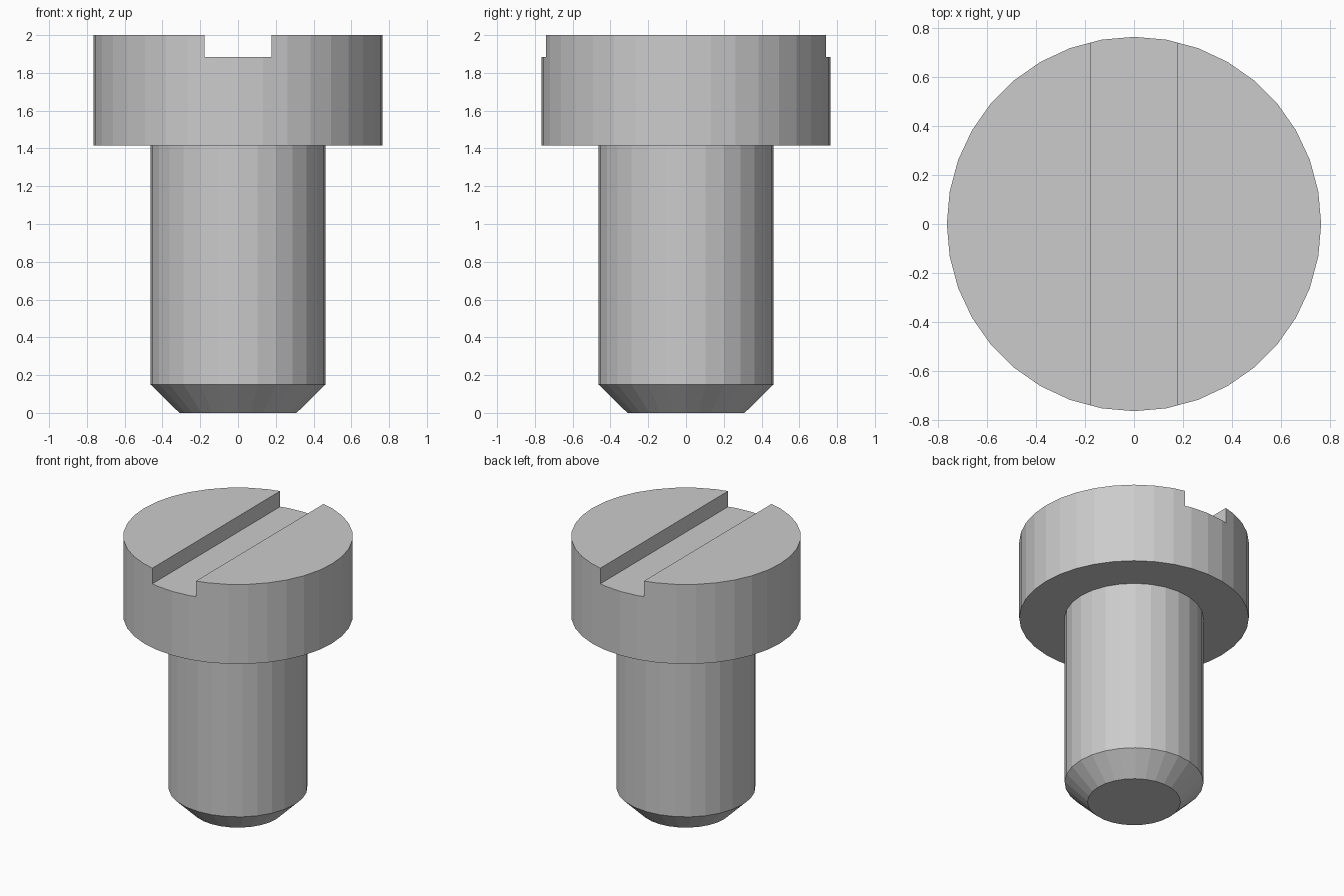
import bpy
import bmesh
from math import cos, sin, tau

cube = bpy.data.objects.get("Cube")
if cube:
    bpy.data.objects.remove(cube, do_unlink=True)

# Plain grey metal
steel = bpy.data.materials.new("steel grey")
steel.use_nodes = True
grey = (0.6, 0.6, 0.6, 1)
steel.diffuse_color = grey
steel.node_tree.nodes["Principled BSDF"].inputs["Base Color"].default_value = grey


def lathe(name, profile, sides):
    """Closed solid of revolution from (radius, height) pairs, bottom to top."""
    bm = bmesh.new()
    rings = [[bm.verts.new((r * cos(tau * i / sides), r * sin(tau * i / sides), z))
              for i in range(sides)] for r, z in profile]
    for low, high in zip(rings, rings[1:]):
        for i in range(sides):
            j = (i + 1) % sides
            bm.faces.new((low[i], low[j], high[j], high[i]))
    bm.faces.new(rings[0][::-1])
    bm.faces.new(rings[-1])
    mesh = bpy.data.meshes.new(name)
    bm.to_mesh(mesh)
    bm.free()
    mesh.materials.append(steel)
    obj = bpy.data.objects.new(name, mesh)
    bpy.context.collection.objects.link(obj)
    return obj


# Shank with a chamfered tip, seated slightly inside the head
lathe("shank", [(0.31, 0), (0.463, 0.15), (0.463, 1.45)], 28)

# Cylindrical head
head = lathe("head", [(0.765, 1.415), (0.765, 2)], 36)

# Driver slot running front to back across the head
slot_floor, slot_width = 1.885, 0.354
bpy.ops.mesh.primitive_cube_add(size=1, location=(0, 0, slot_floor + 0.2))
cutter = bpy.context.object
cutter.name = "slot_cutter"
cutter.scale = (slot_width, 2, 0.4)
cutter.hide_render = True
cutter.data.materials.append(steel)

cut = head.modifiers.new("slot", 'BOOLEAN')
cut.operation = 'DIFFERENCE'
cut.solver = 'EXACT'
cut.object = cutter
bpy.context.view_layer.objects.active = head
bpy.ops.object.modifier_apply(modifier=cut.name)
bpy.data.objects.remove(cutter, do_unlink=True)
